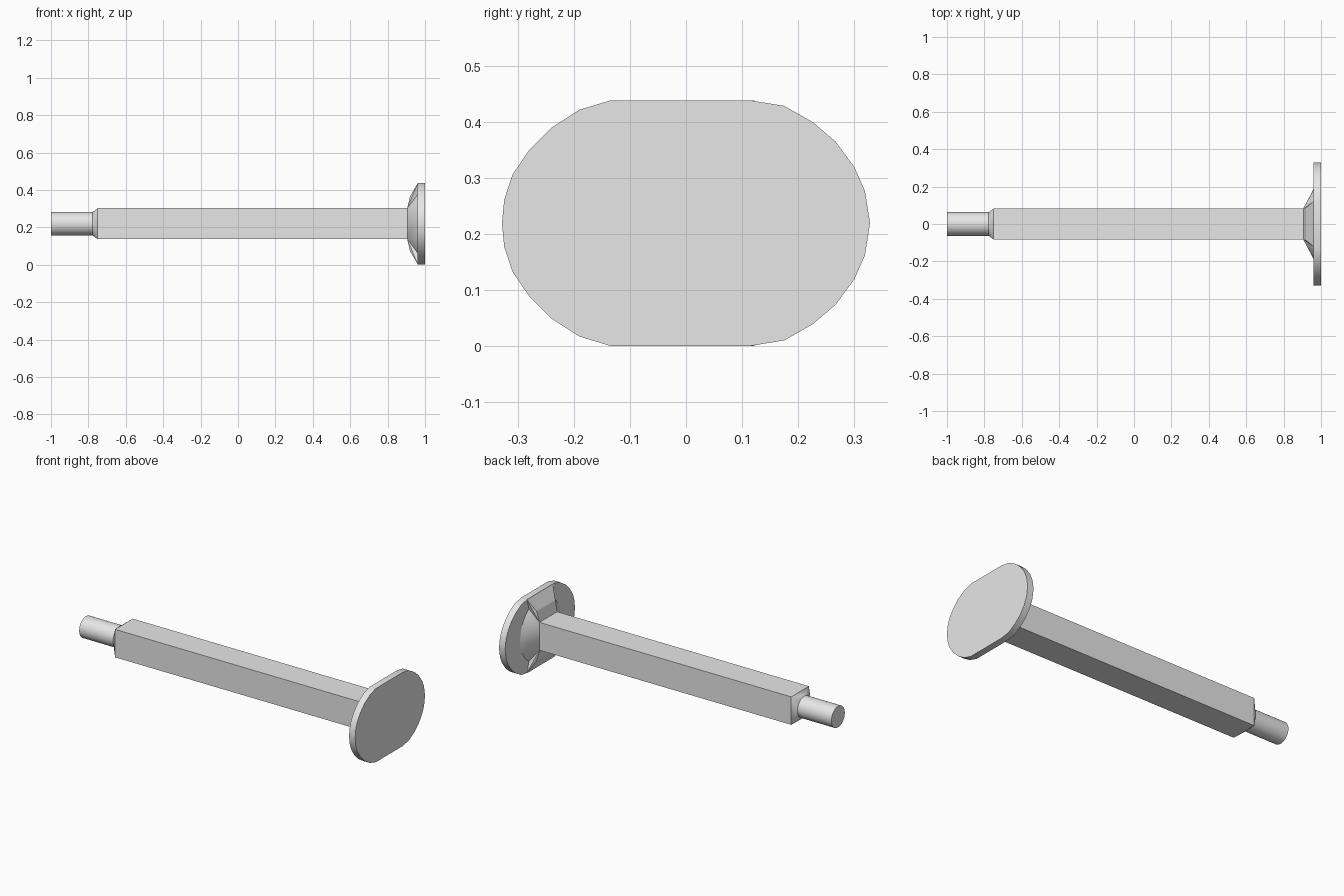
import bpy, bmesh, math

old = bpy.data.objects.get("Cube")
if old:
    bpy.data.objects.remove(old, do_unlink=True)

CZ = 0.2195     # height of the long axis
HALF = 0.083    # half width of the square bar
PIN_R = 0.063

grey = bpy.data.materials.new("light_grey")
grey.use_nodes = True
colour = (0.8, 0.8, 0.8, 1)
grey.diffuse_color = colour
grey.node_tree.nodes["Principled BSDF"].inputs["Base Color"].default_value = colour


def square(x, h=HALF):
    return [(x, sy * h, CZ + sz * h) for sy in (-1, 1) for sz in (-1, 1)]


def circle(x, r, n=32):
    angles = [2 * math.pi * i / n for i in range(n)]
    return [(x, r * math.cos(a), CZ + r * math.sin(a)) for a in angles]


def convex_part(name, points, smooth=False):
    """Solid wrapped tightly around a few cross-sections."""
    bm = bmesh.new()
    for p in points:
        bm.verts.new(p)
    result = bmesh.ops.convex_hull(bm, input=bm.verts)
    loose = {v for v in result["geom_interior"] if isinstance(v, bmesh.types.BMVert)}
    bmesh.ops.delete(bm, geom=list(loose), context="VERTS")
    bmesh.ops.dissolve_limit(bm, angle_limit=0.002, verts=bm.verts, edges=bm.edges)
    bmesh.ops.recalc_face_normals(bm, faces=bm.faces)
    mesh = bpy.data.meshes.new(name)
    bm.to_mesh(mesh)
    bm.free()
    mesh.materials.append(grey)
    obj = bpy.data.objects.new(name, mesh)
    bpy.context.collection.objects.link(obj)
    if smooth:
        bpy.ops.object.select_all(action="DESELECT")
        obj.select_set(True)
        bpy.context.view_layer.objects.active = obj
        bpy.ops.object.shade_smooth_by_angle(angle=math.radians(25))
    return obj


# Shaft: round pin, short taper, square bar
convex_part("end_pin", circle(-1, PIN_R) + circle(-0.775, PIN_R), smooth=True)
convex_part("pin_taper", circle(-0.777, PIN_R) + square(-0.75), smooth=True)
convex_part("square_bar", square(-0.75) + square(0.905))

# Flare from the square bar to a round base on the plate
convex_part("plate_flare", square(0.905) + circle(0.962, 0.19), smooth=True)

# Gussets widening toward the flat plate edges, above and below
for name, s in (("upper_gusset", 1), ("lower_gusset", -1)):
    outline = [(0.905, HALF, HALF), (0.92, 0.088, 0.147),
               (0.962, 0.122, 0.219), (0.962, HALF, HALF)]
    convex_part(name, [(x, sy * y, CZ + s * z) for x, y, z in outline for sy in (-1, 1)])

# End plate: faceted oval with flat top and bottom
upper_half = [(-0.328, 0), (-0.324, 0.042), (-0.309, 0.087), (-0.279, 0.131),
              (-0.24, 0.17), (-0.19, 0.202), (-0.134, 0.219), (0.113, 0.219),
              (0.175, 0.209), (0.226, 0.18), (0.267, 0.145), (0.3, 0.1),
              (0.319, 0.057), (0.328, 0)]
convex_part("end_plate", [(x, y, CZ + s * z) for x in (0.96, 1)
                          for s in (-1, 1) for y, z in upper_half if z or s > 0],
            smooth=True)
